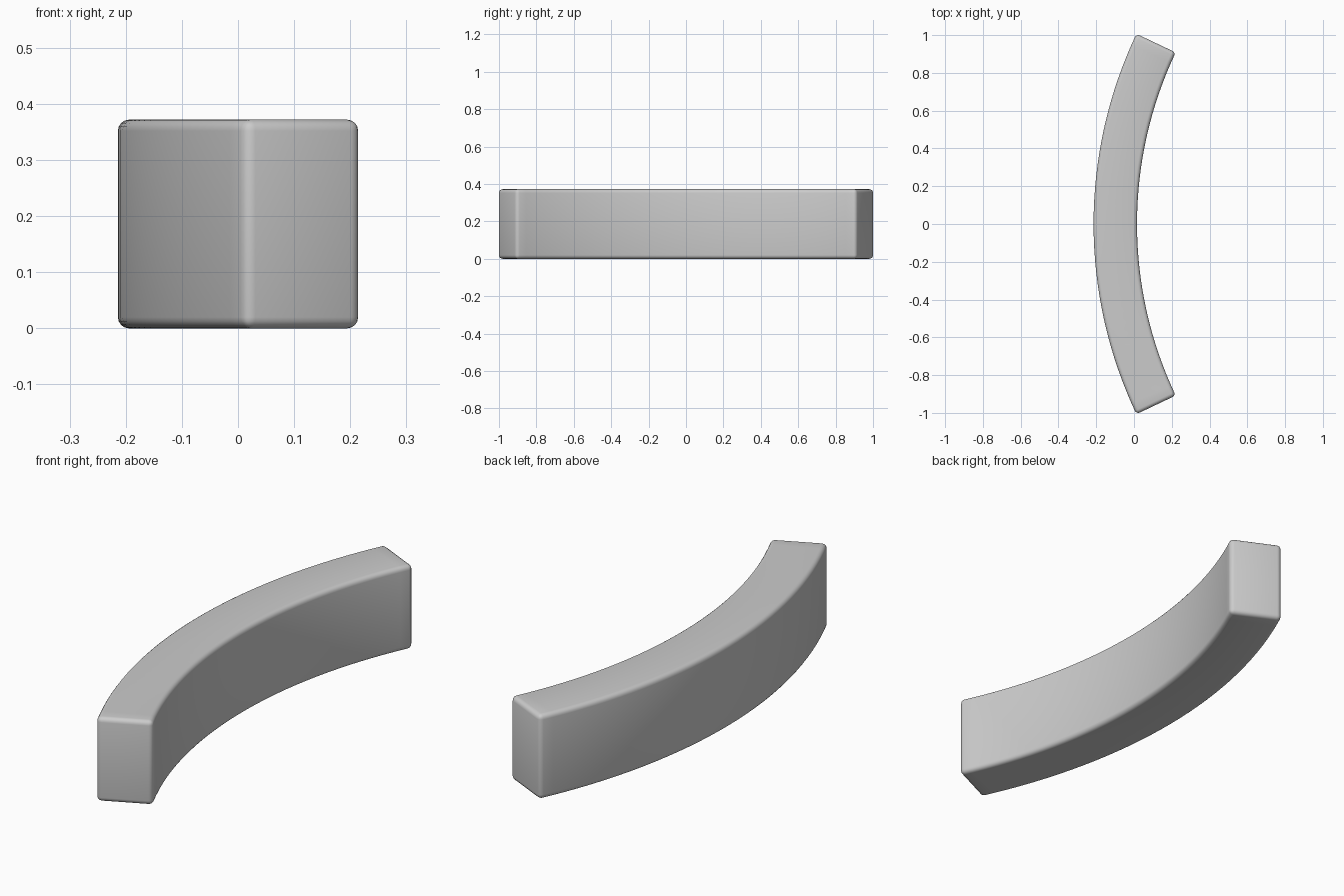
import bpy, bmesh, math

if "Cube" in bpy.data.objects:
    bpy.data.objects.remove(bpy.data.objects["Cube"])

R_OUT, R_IN, CX = 2.347, 2.117, 2.133   # arc radii and centre
HALF = math.radians(25.4)
HEIGHT, SEGS = 0.372, 32

# Curved bar: rectangular section swept along an arc
bm = bmesh.new()
section = [(R_OUT, 0), (R_IN, 0), (R_IN, HEIGHT), (R_OUT, HEIGHT)]
rings = []
for i in range(SEGS + 1):
    a = -HALF + 2 * HALF * i / SEGS
    rings.append([bm.verts.new((CX - r * math.cos(a), r * math.sin(a), z))
                  for r, z in section])
for a, b in zip(rings, rings[1:]):
    for j in range(4):
        k = (j + 1) % 4
        bm.faces.new((a[j], a[k], b[k], b[j]))
bm.faces.new(rings[0])
bm.faces.new(rings[-1])
bmesh.ops.recalc_face_normals(bm, faces=bm.faces[:])

mesh = bpy.data.meshes.new("curved_bar")
bm.to_mesh(mesh)
bm.free()
bar = bpy.data.objects.new("curved_bar", mesh)
bpy.context.collection.objects.link(bar)
bpy.context.view_layer.objects.active = bar
bar.select_set(True)

# Small rounded edges
bevel = bar.modifiers.new("rounded_edges", 'BEVEL')
bevel.width = 0.02
bevel.segments = 4
bevel.limit_method = 'ANGLE'
bevel.angle_limit = math.radians(40)
bevel.use_clamp_overlap = False
bpy.ops.object.modifier_apply(modifier=bevel.name)
bpy.ops.object.shade_smooth_by_angle(angle=math.radians(40))
